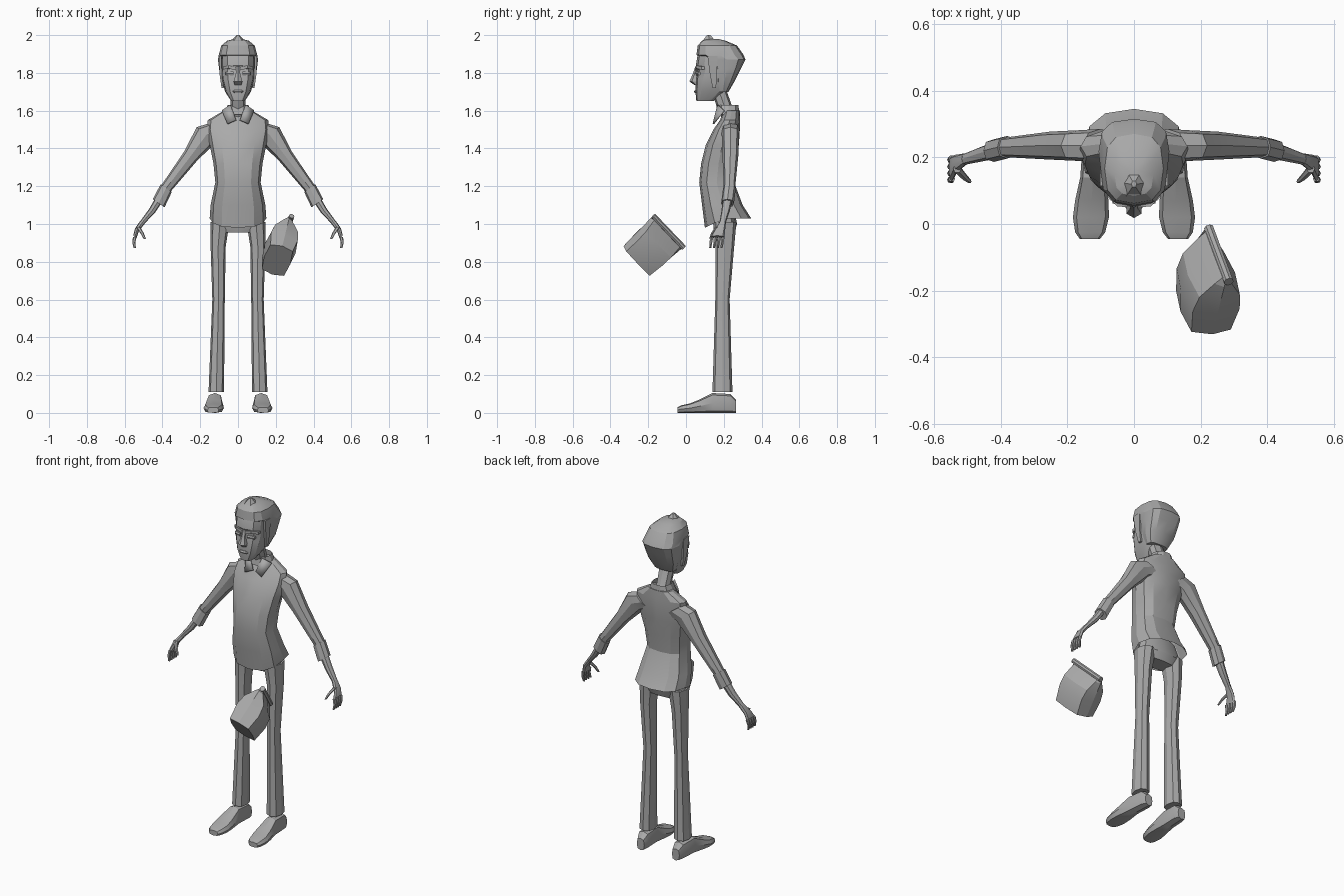
import bpy
import bmesh
from math import cos, sin, tau, copysign, radians
from mathutils import Vector

default_cube = bpy.data.objects.get("Cube")
if default_cube:
    bpy.data.objects.remove(default_cube, do_unlink=True)

clay = bpy.data.materials.new("clay_grey")
clay.use_nodes = True
clay.diffuse_color = (.4, .4, .4, 1)
clay.node_tree.nodes["Principled BSDF"].inputs["Base Color"].default_value = clay.diffuse_color

RIGHTWARD, BACKWARD, UPWARD = Vector((1, 0, 0)), Vector((0, 1, 0)), Vector((0, 0, 1))
parts = []


def finish(name, bm):
    """Turn a bmesh into an object with the shared material."""
    bmesh.ops.recalc_face_normals(bm, faces=bm.faces)
    mesh = bpy.data.meshes.new(name)
    bm.to_mesh(mesh)
    bm.free()
    mesh.materials.append(clay)
    obj = bpy.data.objects.new(name, mesh)
    bpy.context.collection.objects.link(obj)
    parts.append(obj)
    return obj


def rounded(value, power):
    """Superellipse term: low powers give squarer cross-sections."""
    return copysign(abs(value) ** power, value)


def loft(name, rings, u=RIGHTWARD, v=BACKWARD, sides=8, power=.8,
         cap_start=True, cap_end=True, turn=0, flip=1):
    """Skin rings (centre, half size along u, half size along v)."""
    bm = bmesh.new()
    loops = []
    for centre, half_u, half_v in rings:
        loop = []
        for i in range(sides):
            angle = tau * (i + turn) / sides
            point = (Vector(centre) + u * half_u * rounded(cos(angle), power)
                     + v * half_v * rounded(sin(angle), power))
            point.x *= flip
            loop.append(bm.verts.new(point))
        loops.append(loop)
    for low, high in zip(loops, loops[1:]):
        for i in range(sides):
            j = (i + 1) % sides
            bm.faces.new((low[i], low[j], high[j], high[i]))
    if cap_start:
        bm.faces.new(loops[0])
    if cap_end:
        bm.faces.new(loops[-1])
    return finish(name, bm)


def stack(name, levels, **options):
    """Loft of level rings (height, front, back, half width) on the centre line."""
    rings = [((0, (front + back) / 2, height), width, (back - front) / 2)
             for height, front, back, width in levels]
    return loft(name, rings, **options)


def pair(name, rings, **options):
    """Same loft on the left (+x) and on the right."""
    for side, flip in (("left", 1), ("right", -1)):
        loft(side + "_" + name, rings, flip=flip, **options)


def taper(points, start, end):
    """Rings along a path, with sizes blended evenly from start to end."""
    start, end = Vector(start), Vector(end)
    last = len(points) - 1
    return [(point, *start.lerp(end, i / last)) for i, point in enumerate(points)]


# Shirt: open at the hem, which dips at the front and flares behind
shirt = stack("shirt", [
    (1.03, .1, .345, .15),
    (1.1, .085, .3, .145),
    (1.22, .07, .255, .12),
    (1.32, .08, .265, .13),
    (1.42, .105, .28, .15),
    (1.5, .145, .285, .165),
    (1.55, .18, .285, .16),
    (1.6, .2, .285, .075),
], sides=12, cap_start=False)
for vert in shirt.data.vertices:
    if vert.co.z < 1.05 and vert.co.y < .2:
        vert.co.z -= (.2 - vert.co.y) / 2

# Collar band and folded wings
stack("collar_band", [(1.58, .16, .285, .075), (1.63, .17, .28, .055)],
      sides=10, cap_start=False, cap_end=False)
for side, flip in (("left", 1), ("right", -1)):
    bm = bmesh.new()
    corners = [(.04, .17, 1.63), (.085, .2, 1.6), (.055, .145, 1.53), (.01, .155, 1.55)]
    bm.faces.new([bm.verts.new((x * flip, y, z)) for x, y, z in corners])
    wing = finish(side + "_collar_wing", bm)
    solid = wing.modifiers.new("thickness", "SOLIDIFY")
    solid.thickness = .009
    solid.offset = 0

# Sleeves, turned-up cuffs and forearms share one slanted cross-section
across = Vector((.82, 0, .57))
cuff_top, cuff_end = Vector((.38, .23, 1.19)), Vector((.42, .22, 1.11))
wrist = Vector((.505, .195, 1.01))
pair("sleeve", [
    ((.1, .235, 1.5), .06, .05),
    ((.165, .235, 1.475), .066, .046),
    ((.25, .235, 1.36), .042, .042),
    (cuff_top, .03, .03),
], u=across)
pair("cuff", taper([cuff_top, cuff_end], (.036, .034), (.038, .034)), u=across)
pair("forearm", taper([cuff_top, (.455, .21, 1.07), wrist], (.024, .028), (.013, .017)),
     u=across)

# Hands
knuckles = Vector((.546, .166, .932))
pair("palm", taper([wrist, (.535, .18, .97), knuckles], (.014, .017), (.011, .038)), u=across)
for i, finger in enumerate(("index", "middle", "ring", "little")):
    root = knuckles + BACKWARD * .02 * (i - 1.5)
    pair(finger + "_finger", taper(
        [root, root + Vector((.006, -.004, -.03)), root + Vector((0, -.008, -.06))],
        (.01, .01), (.006, .006)), sides=6)
pair("thumb", taper([(.53, .165, .985), (.507, .14, .95), (.493, .128, .92)],
                    (.012, .012), (.006, .006)), sides=6)

# Trousers
stack("hips", [(.955, .16, .255, .1), (1, .145, .27, .14), (1.1, .14, .25, .11)], sides=12)
pair("trouser_leg", [
    ((.095, .205, 1.01), .05, .062),
    ((.105, .205, .88), .04, .05),
    ((.103, .193, .6), .033, .038),
    ((.115, .193, .11), .041, .053),
])

# Shoes from heel to toe: position, half width, height above the sole
shoe_shape = [(.265, .025, .07), (.235, .036, .1), (.14, .038, .105), (.07, .05, .07),
              (.02, .054, .05), (-.025, .045, .04), (-.045, .03, .03)]
pair("shoe", [((.13 - y / 20, y, height / 2), width, height / 2)
              for y, width, height in shoe_shape], v=UPWARD, power=.65)

# Neck and head
stack("neck", [(1.56, .19, .275, .045), (1.62, .163, .245, .038), (1.72, .13, .21, .042)])
stack("head", [
    (1.65, .055, .145, .036),
    (1.7, .05, .205, .068),
    (1.77, .052, .25, .087),
    (1.82, .062, .28, .09),
    (1.84, .052, .285, .09),
    (1.9, .062, .285, .09),
    (1.95, .09, .25, .06),
], sides=12, power=.7)

# Hair: cap that reaches forward above the forehead, with a tuft and sideburns
stack("hair", [
    (1.7, .16, .225, .065),
    (1.76, .15, .26, .092),
    (1.82, .14, .29, .1),
    (1.87, .12, .315, .106),
    (1.895, .055, .305, .102),
    (1.945, .062, .27, .088),
    (1.97, .085, .21, .058),
    (1.98, .11, .17, .02),
], sides=12, power=.7)
stack("hair_tuft", [(1.96, .075, .17, .045), (2, .11, .13, .008)], sides=6)
pair("sideburn", taper([(.082, .15, 1.72), (.091, .145, 1.79), (.095, .14, 1.89)],
                       (.007, .012), (.009, .035)), sides=4, turn=.5)

# Face
stack("nose", [
    (1.735, .045, .08, .02),
    (1.755, .018, .08, .026),
    (1.79, .034, .08, .014),
    (1.835, .05, .08, .01),
], sides=6, turn=.5)
pair("brow", taper([(.01, .06, 1.822), (.05, .062, 1.832), (.08, .09, 1.825)],
                   (.013, .012), (.012, .01)), u=BACKWARD, v=UPWARD, sides=4, turn=.5)
pair("eyelid", taper([(.025, .06, 1.797), (.065, .07, 1.797)], (.01, .012), (.008, .009)),
     u=BACKWARD, v=UPWARD, sides=6)
stack("lips", [(1.694, .046, .07, .022), (1.702, .042, .07, .03), (1.71, .048, .07, .022)])

# Tilted paper bag with a rolled top
long_way = Vector((.25, -.67, .7)).normalized()
bag_up = Vector((.16, .72, .67)).normalized()
thick = bag_up.cross(long_way)
base = Vector((.208, -.258, .808))
bag_shape = [(0, .072), (.09, .086), (.15, .074), (.205, .03), (.23, .006)]
loft("paper_bag", [(base + bag_up * height, width, .108 + height / 20)
                   for height, width in bag_shape], u=thick, v=long_way, power=.45)
roll = base + bag_up * .228 + thick * .01
loft("rolled_bag_top", [(roll + long_way * end, .015, .015) for end in (-.12, .12)],
     u=thick, v=bag_up, power=1)

# Soft shading with sharp creases
bpy.ops.object.select_all(action="DESELECT")
for obj in parts:
    obj.select_set(True)
bpy.context.view_layer.objects.active = parts[0]
bpy.ops.object.shade_smooth_by_angle(angle=radians(25))
